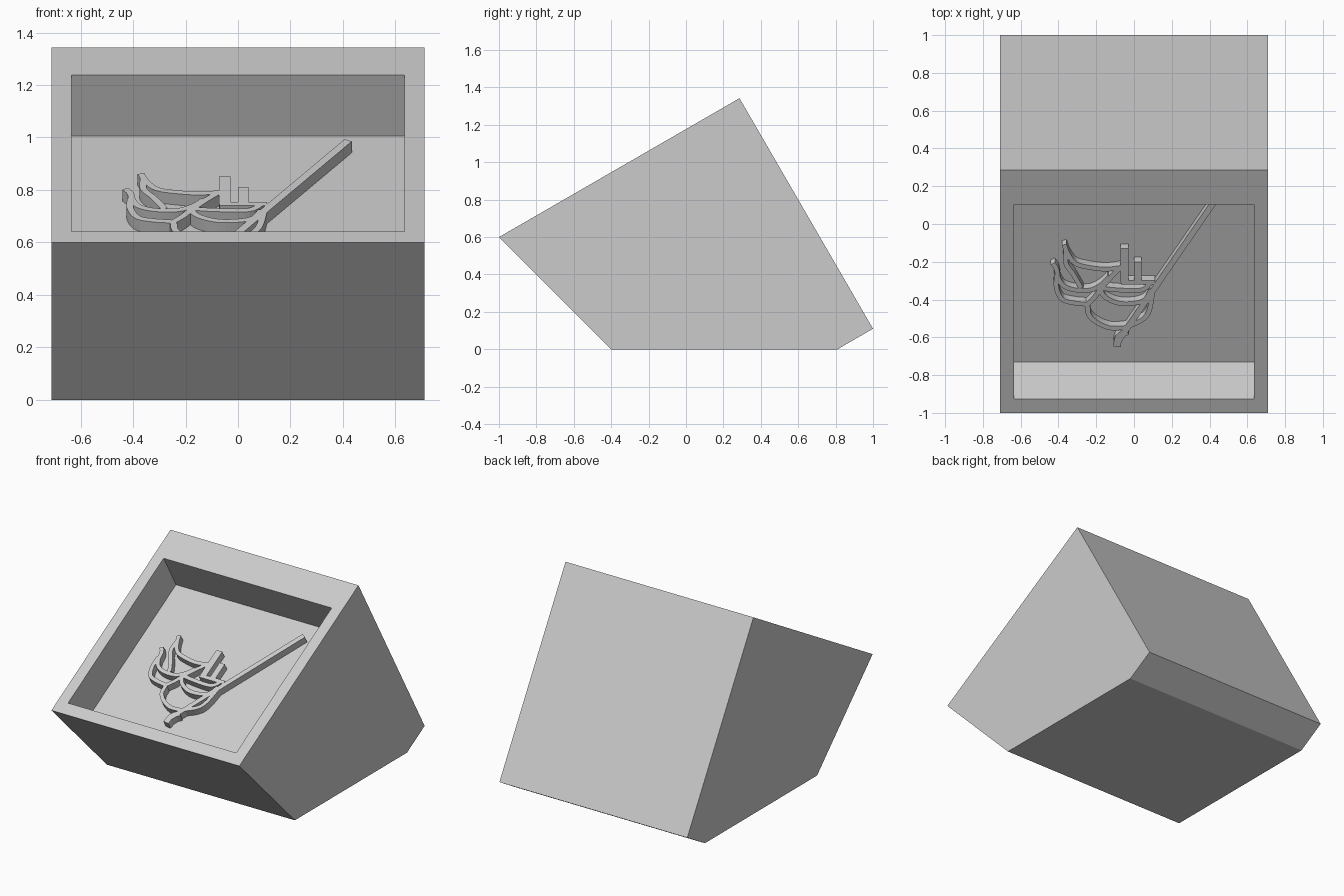
import bpy, bmesh, math
from mathutils import Vector

if "Cube" in bpy.data.objects:
    bpy.data.objects.remove(bpy.data.objects["Cube"], do_unlink=True)

grey = bpy.data.materials.new("plain_grey")
grey.use_nodes = True
grey.diffuse_color = (0.6, 0.6, 0.6, 1)
grey.node_tree.nodes["Principled BSDF"].inputs["Base Color"].default_value = grey.diffuse_color

HALF = 0.71                       # half width of the block
SLOPE = math.radians(30)          # tilt of the display face
NORMAL = Vector((0, -math.sin(SLOPE), math.cos(SLOPE)))
DEPTH = 0.268                     # recess depth
RAISE = 0.05                      # relief thickness


def finish(bm, name):
    bmesh.ops.recalc_face_normals(bm, faces=bm.faces)
    mesh = bpy.data.meshes.new(name)
    bm.to_mesh(mesh)
    bm.free()
    mesh.materials.append(grey)
    obj = bpy.data.objects.new(name, mesh)
    bpy.context.collection.objects.link(obj)
    return obj


def face_z(y):
    """Height of the sloping face at depth y."""
    return 0.6 + (y + 1) * math.tan(SLOPE)


# Wedge block: side profile pushed across the width
profile = [(-1, 0.6), (0.286, face_z(0.286)), (1, 0.11), (0.81, 0), (-0.4, 0)]
bm = bmesh.new()
side = bm.faces.new([bm.verts.new((-HALF, y, z)) for y, z in profile])
new = bmesh.ops.extrude_face_region(bm, geom=[side], use_keep_orig=True)
moved = [g for g in new["geom"] if isinstance(g, bmesh.types.BMVert)]
bmesh.ops.translate(bm, verts=moved, vec=(2 * HALF, 0, 0))
bmesh.ops.recalc_face_normals(bm, faces=bm.faces)
bm.normal_update()

# Recess: rim on the sloping face, then a sunken floor
top = max(bm.faces, key=lambda f: f.normal.dot(NORMAL))
bmesh.ops.inset_individual(bm, faces=[top], thickness=0.07)
middle = top.calc_center_median().y
for v in top.verts:
    y = -0.927 if v.co.y < middle else 0.104
    v.co = (math.copysign(0.635, v.co.x), y, face_z(y))
floor = bmesh.ops.extrude_discrete_faces(bm, faces=[top])["faces"][0]
front_slide = Vector((0, 0.196, -0.196))   # front wall runs parallel to the outer front
for v in floor.verts:
    v.co += front_slide if v.co.y < middle else -NORMAL * DEPTH
finish(bm, "display_block")


# Raised ornament on the recess floor
def smooth_path(points, steps=5):
    """Smooth curve passing through all the points."""
    pts = [points[0] * 2 - points[1]] + points + [points[-1] * 2 - points[-2]]
    path = []
    for a, b, c, d in zip(pts, pts[1:], pts[2:], pts[3:]):
        for i in range(steps):
            t = i / steps
            path.append(0.5 * (2 * b + (c - a) * t + (2 * a - 5 * b + 4 * c - d) * t * t
                               + (3 * b - a - 3 * c + d) * t ** 3))
    return path + [points[-1]]


def on_floor(p, lift):
    """Place a flat drawing point at a given lift above the recess floor."""
    y = p.y * math.cos(SLOPE)
    crown = Vector((p.x, y, face_z(y) - (DEPTH - RAISE) / math.cos(SLOPE)))
    return crown + NORMAL * (lift - RAISE)


def strip(name, points, half=0.013):
    """Raised ribbon along a path given in hundredths."""
    pts = [Vector((x / 100, y / 100 / math.cos(SLOPE))) for x, y in points]
    path = smooth_path(pts) if len(pts) > 2 else pts
    bm = bmesh.new()
    rings = []
    for i, p in enumerate(path):
        along = (path[min(i + 1, len(path) - 1)] - path[max(i - 1, 0)]).normalized()
        out = Vector((-along.y, along.x)) * half
        corners = [(p + out, 0), (p + out, RAISE), (p - out, RAISE), (p - out, 0)]
        rings.append([bm.verts.new(on_floor(q, lift)) for q, lift in corners])
    for a, b in zip(rings, rings[1:]):
        for k in range(4):
            n = (k + 1) % 4
            bm.faces.new((a[k], a[n], b[n], b[k]))
    bm.faces.new(rings[0])
    bm.faces.new(rings[-1])
    finish(bm, name)


strip("long_spar", [(42, 11), (-9, -63)], 0.016)
strip("upper_streamer", [(-37, -11), (-35, -16), (-31, -21), (-24, -23), (-15, -24), (-6, -23)])
strip("inner_streamer", [(-36, -14), (-36, -21), (-32, -27), (-28, -34)])
strip("lower_streamer", [(-43, -21), (-41, -24), (-40, -29), (-37, -33), (-31, -35),
                         (-23, -35), (-17, -32), (-13, -28)])
strip("outer_edge", [(-41, -27), (-41, -34), (-38, -40), (-31, -42), (-25, -43),
                     (-24, -48), (-20, -52), (-13, -55), (-5, -55)])
strip("middle_rib", [(-25, -43), (-21, -39), (-18, -35), (-12, -28), (-7, -23)])
strip("upper_sail_edge", [(-18, -34), (-8, -35), (4, -35), (9, -31)])
strip("lower_sail_edge", [(-18, -35), (-15, -39), (-8, -42), (0, -42), (6, -40), (9, -35)])
strip("deck", [(-7, -31), (11, -31)])
strip("tall_post", [(-5, -13), (-5, -31)], 0.022)
strip("short_post", [(2, -20), (2, -31)], 0.02)
strip("right_edge", [(10, -35), (8, -46), (4, -51), (-5, -55)])
strip("spar_foot", [(-9, -65), (-8, -60), (-4, -57)], 0.02)
